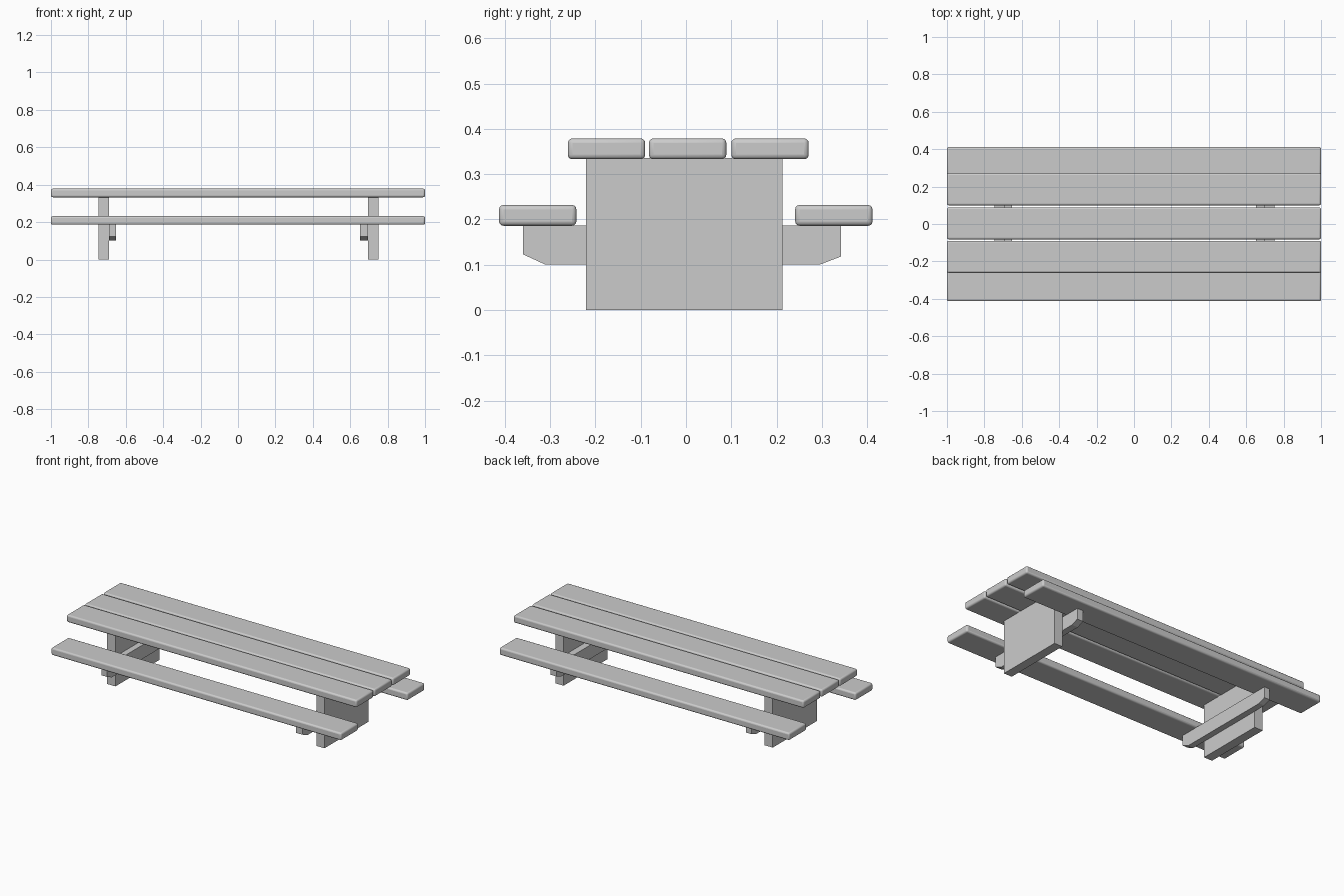
import bpy, bmesh

if "Cube" in bpy.data.objects:
    bpy.data.objects.remove(bpy.data.objects["Cube"])


def extrude_x(name, profile, x0, x1):
    """Extrude a (y, z) profile along x."""
    bm = bmesh.new()
    face = bm.faces.new([bm.verts.new((x0, y, z)) for y, z in profile])
    res = bmesh.ops.extrude_face_region(bm, geom=[face])
    verts = [g for g in res["geom"] if isinstance(g, bmesh.types.BMVert)]
    bmesh.ops.translate(bm, verts=verts, vec=(x1 - x0, 0, 0))
    bmesh.ops.recalc_face_normals(bm, faces=bm.faces)
    mesh = bpy.data.meshes.new(name)
    bm.to_mesh(mesh)
    bm.free()
    obj = bpy.data.objects.new(name, mesh)
    bpy.context.collection.objects.link(obj)
    return obj


def rect(y0, y1, z0, z1):
    return [(y0, z0), (y1, z0), (y1, z1), (y0, z1)]


def plank(name, y0, z0):
    """Full-length board with softened edges."""
    obj = extrude_x(name, rect(y0, y0 + 0.171, z0, z0 + 0.046), -1.0, 1.0)
    bev = obj.modifiers.new("soft_edges", "BEVEL")
    bev.width = 0.01
    bev.segments = 3
    bpy.ops.object.select_all(action="DESELECT")
    obj.select_set(True)
    bpy.context.view_layer.objects.active = obj
    bpy.ops.object.shade_smooth_by_angle()


# Table top boards
for i, y in enumerate((-0.261, -0.082, 0.100)):
    plank(f"table_board_{i + 1}", y, 0.333)

# Bench seats
plank("front_seat", -0.413, 0.186)
plank("back_seat", 0.241, 0.186)

# Leg panels and the seat-carrying beams on their inner faces
beam = [(-0.36, 0.187), (-0.36, 0.123), (-0.312, 0.101),
        (0.297, 0.101), (0.342, 0.118), (0.342, 0.187)]
for side, leg_x, beam_x in (("left", (-0.747, -0.69), (-0.69, -0.652)),
                            ("right", (0.695, 0.751), (0.653, 0.695))):
    extrude_x(f"{side}_leg_panel", rect(-0.221, 0.213, 0.0, 0.336), *leg_x)
    extrude_x(f"{side}_seat_beam", beam, *beam_x)
